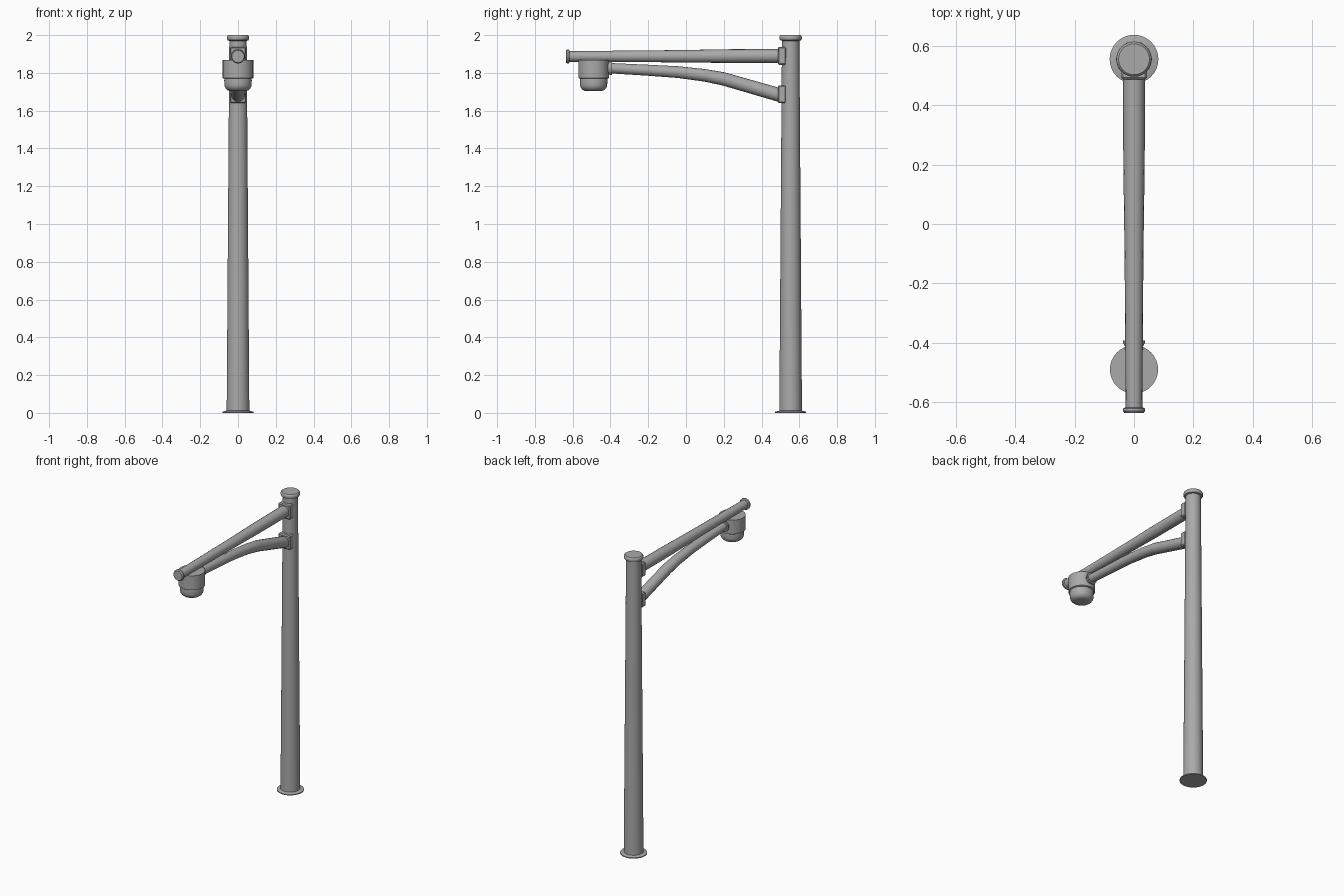
import bpy, bmesh, math
from mathutils import Matrix

if "Cube" in bpy.data.objects:
    bpy.data.objects.remove(bpy.data.objects["Cube"])

SEG = 32
POLE_Y = 0.554
LAMP_Y = -0.489
TO_FRONT = math.radians(90)

# Dark grey paint for every part
paint = bpy.data.materials.new("dark_grey_paint")
paint.diffuse_color = (0.4, 0.4, 0.4, 1)
paint.use_nodes = True
paint.node_tree.nodes["Principled BSDF"].inputs["Base Color"].default_value = paint.diffuse_color


def finish(obj):
    obj.data.materials.clear()
    obj.data.materials.append(paint)
    bpy.ops.object.select_all(action='DESELECT')
    bpy.context.view_layer.objects.active = obj
    obj.select_set(True)
    bpy.ops.object.shade_smooth_by_angle(angle=math.radians(35))
    return obj


def from_bmesh(name, bm):
    bmesh.ops.recalc_face_normals(bm, faces=bm.faces)
    me = bpy.data.meshes.new(name)
    bm.to_mesh(me)
    bm.free()
    obj = bpy.data.objects.new(name, me)
    bpy.context.collection.objects.link(obj)
    return finish(obj)


def lathe(name, profile, loc=(0, 0, 0), rot_x=0.0):
    """Closed solid of revolution from (radius, height) pairs."""
    bm = bmesh.new()
    rings = []
    for r, h in profile:
        rings.append([bm.verts.new((r * math.cos(2 * math.pi * i / SEG),
                                    r * math.sin(2 * math.pi * i / SEG), h))
                      for i in range(SEG)])
    for a, b in zip(rings, rings[1:]):
        for i in range(SEG):
            j = (i + 1) % SEG
            bm.faces.new((a[i], a[j], b[j], b[i]))
    bm.faces.new(rings[0][::-1])
    bm.faces.new(rings[-1])
    bmesh.ops.transform(bm, verts=bm.verts,
                        matrix=Matrix.Translation(loc) @ Matrix.Rotation(rot_x, 4, 'X'))
    return from_bmesh(name, bm)


def block(name, loc, size, bevel):
    """Box with chamfered edges."""
    bm = bmesh.new()
    bmesh.ops.create_cube(bm, size=1)
    bmesh.ops.scale(bm, verts=bm.verts, vec=size)
    bmesh.ops.translate(bm, verts=bm.verts, vec=loc)
    bmesh.ops.bevel(bm, geom=bm.edges[:], offset=bevel, segments=1, affect='EDGES')
    return from_bmesh(name, bm)


def tube(name, pts):
    """Tapered tube through (y, z, radius) points in the x = 0 plane."""
    cu = bpy.data.curves.new(name, 'CURVE')
    cu.dimensions = '3D'
    cu.bevel_depth = 1.0
    cu.bevel_resolution = 6
    cu.use_fill_caps = True
    sp = cu.splines.new('POLY')
    sp.points.add(len(pts) - 1)
    for p, (y, z, r) in zip(sp.points, pts):
        p.co = (0, y, z, 1)
        p.radius = r
    obj = bpy.data.objects.new(name, cu)
    bpy.context.collection.objects.link(obj)
    bpy.ops.object.select_all(action='DESELECT')
    bpy.context.view_layer.objects.active = obj
    obj.select_set(True)
    bpy.ops.object.convert(target='MESH')
    return finish(bpy.context.view_layer.objects.active)


# Pole with base flange and rounded cap
lathe("base_flange", [(0.082, 0), (0.082, 0.006), (0.06, 0.012)], (0, POLE_Y, 0))
lathe("pole", [(0.060, 0.005), (0.046, 1.985)], (0, POLE_Y, 0))
lathe("pole_cap", [(0.046, 1.970), (0.055, 1.973), (0.059, 1.979), (0.059, 1.990),
                   (0.057, 1.996), (0.052, 2.0)], (0, POLE_Y, 0))

# Clamp blocks where the two arms meet the pole
for name, z in (("upper_clamp", 1.890), ("lower_clamp", 1.687)):
    block(name, (0, 0.508, z), (0.086, 0.044, 0.094), 0.006)

# Upper arm and its end cap
tube("upper_arm", [(0.54, 1.890, 0.037), (0.2, 1.889, 0.036), (0.0, 1.888, 0.033),
                   (-0.2, 1.888, 0.031), (-0.622, 1.887, 0.028)])
lathe("arm_end_cap", [(0.030, 0), (0.037, 0.003), (0.037, 0.012), (0.032, 0.019)],
      (0, -0.617, 1.887), TO_FRONT)

# Angled brace below the arm
tube("lower_brace", [(0.54, 1.669, 0.036), (0.47, 1.690, 0.036), (0.2, 1.768, 0.035),
                     (0.1, 1.787, 0.033), (-0.04, 1.804, 0.031),
                     (-0.2, 1.814, 0.029), (-0.44, 1.827, 0.027)])
lathe("brace_collar", [(0.037, 0), (0.037, 0.008), (0.026, 0.026)],
      (0, -0.392, 1.825), TO_FRONT)

# Lamp housing and rounded lens
lathe("lamp_housing", [(0.076, 1.770), (0.081, 1.773), (0.081, 1.868)], (0, LAMP_Y, 0))
R = 0.036
lens = [(0.036 + R * math.sin(a), 1.703 + R - R * math.cos(a))
        for a in (math.radians(90 * i / 6) for i in range(7))]
lathe("lamp_lens", lens + [(0.073, 1.762), (0.071, 1.778)], (0, LAMP_Y, 0))
